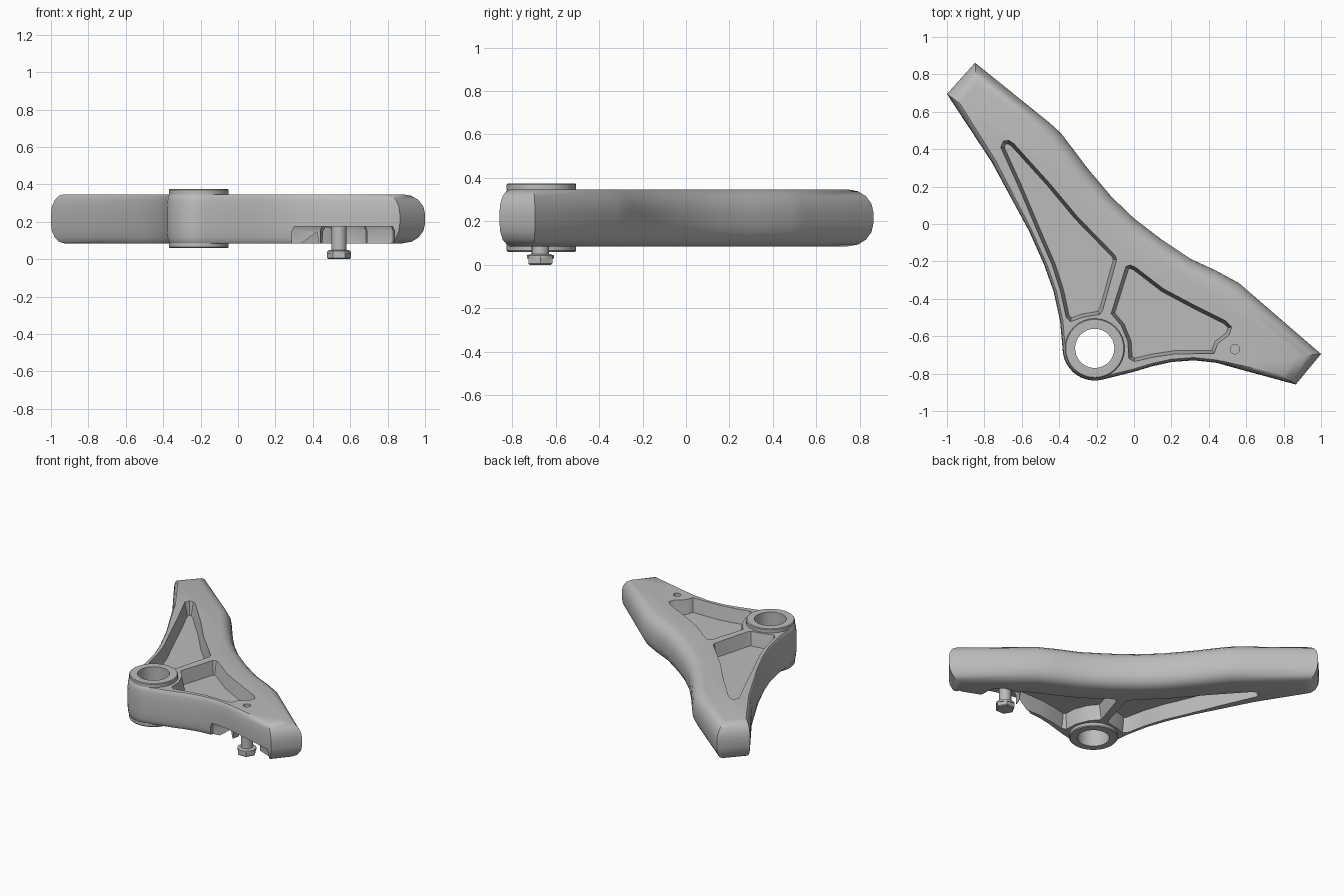
import bpy, bmesh, math
from mathutils import Vector

cube = bpy.data.objects.get("Cube")
if cube:
    bpy.data.objects.remove(cube, do_unlink=True)


def material(name, grey):
    m = bpy.data.materials.new(name)
    m.use_nodes = True
    m.diffuse_color = (grey, grey, grey, 1)
    m.node_tree.nodes["Principled BSDF"].inputs["Base Color"].default_value = (grey, grey, grey, 1)
    return m


METAL = material("cast grey metal", 0.5)


def corner_shift(a, b, inset_a, inset_b):
    """Shift of a corner between edge directions a and b when each edge moves inward by its inset."""
    na, nb = Vector((-a.y, a.x)), Vector((-b.y, b.x))
    cross = na.x * nb.y - na.y * nb.x
    if abs(cross) < 0.5:
        return (na + nb) / (1 + na.dot(nb)) * (inset_a + inset_b) / 2
    return Vector((inset_a * nb.y - inset_b * na.y, inset_b * na.x - inset_a * nb.x)) / cross


def loft(name, outline, layers):
    """Stack inset copies of a counter-clockwise outline; point = (x, y, inset of the edge after it)."""
    bm = bmesh.new()
    n = len(outline)
    pts = [Vector(p[:2]) for p in outline]
    rings = []
    for z, factor in layers:
        ring = []
        for i, p in enumerate(pts):
            a = (p - pts[i - 1]).normalized()
            b = (pts[(i + 1) % n] - p).normalized()
            q = p + corner_shift(a, b, outline[i - 1][2], outline[i][2]) * factor
            ring.append(bm.verts.new((q.x, q.y, z)))
        rings.append(ring)
    for low, high in zip(rings, rings[1:]):
        for i in range(n):
            j = (i + 1) % n
            bm.faces.new((low[i], low[j], high[j], high[i]))
    bm.faces.new(rings[0][::-1])
    bm.faces.new(rings[-1])
    mesh = bpy.data.meshes.new(name)
    bm.to_mesh(mesh)
    bm.free()
    obj = bpy.data.objects.new(name, mesh)
    bpy.context.collection.objects.link(obj)
    mesh.materials.append(METAL)
    return obj


def circle(x, y, r, n, start=0, end=360, inset=0.0):
    steps = n if end - start == 360 else n - 1
    return [(x + r * math.cos(math.radians(start + (end - start) * i / steps)),
             y + r * math.sin(math.radians(start + (end - start) * i / steps)), inset) for i in range(n)]


def cut(target, cutters):
    for c in cutters:
        c.hide_render = True
        mod = target.modifiers.new("cut", "BOOLEAN")
        mod.operation, mod.solver, mod.object = "DIFFERENCE", "EXACT", c
        mod.use_self = True
    bpy.context.view_layer.update()
    dg = bpy.context.evaluated_depsgraph_get()
    mesh = bpy.data.meshes.new_from_object(target.evaluated_get(dg))
    target.modifiers.clear()
    target.data = mesh
    for c in cutters:
        bpy.data.objects.remove(c, do_unlink=True)


def smooth(obj, degrees=35):
    bpy.ops.object.select_all(action="DESELECT")
    obj.select_set(True)
    bpy.context.view_layer.objects.active = obj
    bpy.ops.object.shade_smooth_by_angle(angle=math.radians(degrees))


BX, BY = -0.21, -0.665          # bushing centre
SX, SY = 0.54, -0.67            # stud centre
LOW, HIGH = 0.085, 0.347        # casting underside and top

# Arm casting: the back edge and tips are fully rounded, the front edges nearly square
back = [(0.865, -0.858), (1.0, -0.695), (0.56, -0.315), (0.44, -0.25), (0.3, -0.185), (0.15, -0.085),
        (0, 0.03), (-0.12, 0.145), (-0.25, 0.3), (-0.39, 0.485), (-0.45, 0.54), (-0.85, 0.862)]
left_front = [(-1.0, 0.695), (-0.76, 0.33), (-0.56, -0.04), (-0.48, -0.22), (-0.43, -0.36), (-0.395, -0.52)]
right_front = [(0, -0.79), (0.1, -0.76), (0.2, -0.738), (0.32, -0.729), (0.44, -0.742), (0.57, -0.778)]
outline = [(x, y, 0.085) for x, y in back]
outline += [(x, y, 0.03 if y > 0.5 else 0.015) for x, y in left_front]
outline += circle(BX, BY, 0.172, 12, 180, 285, 0.015)
outline += [(x, y, 0.03 if x > 0.5 else 0.015) for x, y in right_front]
mid, crown = (LOW + HIGH) / 2, 0.105
angles = [math.radians(a) for a in (90, 67, 45, 22, 0)]
lower = [(LOW + crown * (1 - math.sin(a)), 1 - math.cos(a)) for a in angles]
arm = loft("control_arm_casting", outline, lower + [(2 * mid - z, f) for z, f in lower[::-1]])

# Tapered lightening pockets on both faces, leaving a web in the middle
left_pocket = [(-0.7, 0.445), (-0.715, 0.41), (-0.62, 0.2), (-0.51, -0.06), (-0.44, -0.22), (-0.395, -0.36),
               (-0.365, -0.5), (-0.34, -0.525), (-0.27, -0.5), (-0.18, -0.485), (-0.165, -0.46),
               (-0.09, -0.19), (-0.1, -0.165), (-0.3, 0.04), (-0.45, 0.22), (-0.64, 0.43), (-0.67, 0.45)]
right_pocket = [(-0.045, -0.225), (-0.125, -0.48), (-0.07, -0.545), (-0.035, -0.63), (-0.03, -0.72),
                (0, -0.738), (0.1, -0.715), (0.22, -0.697), (0.43, -0.695), (0.45, -0.64), (0.51, -0.595),
                (0.525, -0.55), (0.49, -0.515), (0.32, -0.43), (0.16, -0.345), (0.01, -0.23), (-0.02, -0.217)]
cutters = []
for pocket in (left_pocket, right_pocket):
    pts = [(x, y, 0.02) for x, y in pocket]
    cutters.append(loft("top_pocket_cutter", pts, [(0.25, 1), (0.36, 0)]))
    cutters.append(loft("bottom_pocket_cutter", pts, [(0.07, 0), (0.19, 1)]))

# Stud recess under the right end, open to the front
recess = [(0.29, -0.95), (0.85, -0.95), (0.83, -0.79), (0.69, -0.735), (0.685, -0.62), (0.63, -0.575),
          (0.53, -0.56), (0.46, -0.6), (0.44, -0.68), (0.29, -0.7)]
cutters.append(loft("stud_recess_cutter", [(x, y, 0.01) for x, y in recess], [(0, 0), (0.15, 0), (0.175, 1)]))
cutters.append(loft("bore_cutter", circle(BX, BY, 0.13, 32), [(0, 0), (0.5, 0)]))
cutters.append(loft("stud_hole_cutter", circle(SX, SY, 0.025, 12), [(0.32, 0), (0.4, 0)]))
cut(arm, cutters)
smooth(arm)

# Flanged bushing pressed through the casting
profile = [(0.105, 0.06), (0.155, 0.06), (0.16, 0.066), (0.16, 0.087), (0.14, 0.087),
           (0.14, 0.347), (0.16, 0.347), (0.16, 0.37), (0.155, 0.375), (0.105, 0.375)]
bm = bmesh.new()
verts = [bm.verts.new((BX + r, BY, z)) for r, z in profile]
edges = [bm.edges.new((verts[i - 1], verts[i])) for i in range(len(verts))]
bmesh.ops.spin(bm, geom=verts + edges, cent=(BX, BY, 0), axis=(0, 0, 1), angle=math.tau, steps=32)
bmesh.ops.remove_doubles(bm, verts=bm.verts, dist=0.0005)
bmesh.ops.recalc_face_normals(bm, faces=bm.faces)
mesh = bpy.data.meshes.new("bushing")
bm.to_mesh(mesh)
bm.free()
mesh.materials.append(METAL)
bushing = bpy.data.objects.new("bushing", mesh)
bpy.context.collection.objects.link(bushing)
smooth(bushing)

# Stud with a flanged hexagonal head
smooth(loft("stud_shaft", circle(SX, SY, 0.04, 20), [(0.03, 0), (0.2, 0)]))
smooth(loft("stud_collar", circle(SX, SY, 0.062, 20, inset=0.02), [(0.03, 0), (0.044, 0), (0.05, 1)]))
smooth(loft("stud_head", circle(SX, SY, 0.064, 6, inset=0.006), [(0, 1), (0.006, 0), (0.038, 0), (0.044, 1)]))
